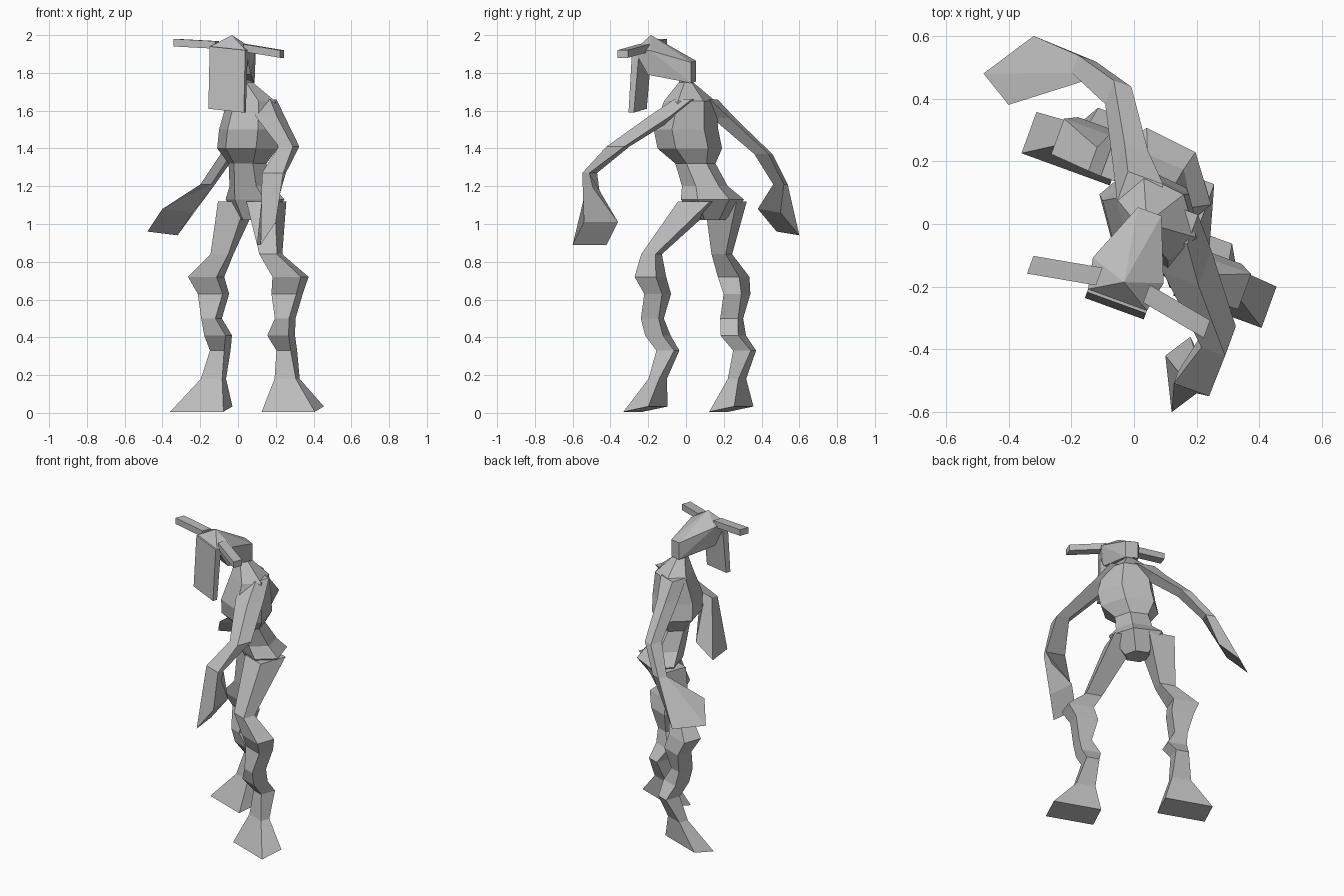
import bpy, bmesh
from math import cos, sin, pi, radians
from mathutils import Vector

cube = bpy.data.objects.get("Cube")
if cube:
    bpy.data.objects.remove(cube, do_unlink=True)

colour = (.5, .5, .5, 1)
grey = bpy.data.materials.new("plain grey")
grey.use_nodes = True
grey.diffuse_color = colour
grey.node_tree.nodes["Principled BSDF"].inputs["Base Color"].default_value = colour


def axes(degrees):
    """Sideways and backward directions of a part turned about the vertical."""
    turn = radians(degrees)
    return Vector((cos(turn), sin(turn), 0)), Vector((-sin(turn), cos(turn), 0))


SIDE, BACK = axes(-20)                 # head, arms and legs
TORSO_SIDE, TORSO_BACK = axes(-50)     # twisted chest and pelvis


def ring(centre, across, along, sides=4):
    """Polygon around a centre, spanned by two half-axis vectors."""
    points = []
    for i in range(sides):
        angle = (2 * i + 1) * pi / sides
        reach = 1 / cos(pi / sides)
        points.append(Vector(centre) + reach * (across * cos(angle) + along * sin(angle)))
    return points


def finish(name, bm):
    bmesh.ops.recalc_face_normals(bm, faces=bm.faces)
    mesh = bpy.data.meshes.new(name)
    bm.to_mesh(mesh)
    bm.free()
    mesh.materials.append(grey)
    obj = bpy.data.objects.new(name, mesh)
    bpy.context.collection.objects.link(obj)


def loft(name, rings):
    """Skin a closed tube through rings with equal point counts."""
    bm = bmesh.new()
    loops = [[bm.verts.new(point) for point in points] for points in rings]
    for lower, upper in zip(loops, loops[1:]):
        for i in range(len(lower)):
            bm.faces.new((lower[i - 1], lower[i], upper[i], upper[i - 1]))
    bm.faces.new(loops[0])
    bm.faces.new(loops[-1])
    finish(name, bm)


def hull(name, points):
    """Faceted solid wrapped tightly around a few points."""
    bm = bmesh.new()
    verts = [bm.verts.new(point) for point in points]
    bmesh.ops.convex_hull(bm, input=verts)
    bmesh.ops.delete(bm, geom=[v for v in bm.verts if not v.link_faces], context="VERTS")
    finish(name, bm)


# Neck, chest, waist and pelvis: x, y, z, half width, half depth
trunk = [
    (.04, 0, 1.84, .03, .03),
    (.04, 0, 1.75, .03, .04),
    (.07, .02, 1.65, .13, .1),
    (.06, 0, 1.5, .16, .13),
    (.05, .02, 1.4, .16, .13),
    (.05, .05, 1.32, .1, .08),
    (.07, .1, 1.2, .11, .1),
    (.09, .14, 1.13, .16, .12),
    (.08, .13, 1.02, .07, .06),
]
loft("torso", [ring((x, y, z), TORSO_SIDE * width, TORSO_BACK * depth, sides=6)
               for x, y, z, width, depth in trunk])

# Leg from calf to foot: height, outward, forward, half width, half depth
leg_profile = [
    (.84, -.07, .06, .05, .04),
    (.72, .03, .03, .08, .06),
    (.63, 0, 0, .07, .05),
    (.5, 0, .03, .04, .05),
    (.41, -.03, .01, .06, .05),
    (.33, -.02, -.05, .04, .05),
    (.18, 0, 0, .06, .03),
    (.02, .05, .05, .15, .07),
]


def leg(name, out, hip, ankle):
    """Two-bend leg on a wide flared foot, mirrored by the outward sign."""
    rings = [ring(hip, SIDE * .08, BACK * .09)]
    for z, outward, forward, width, depth in leg_profile:
        centre = Vector(ankle) + SIDE * out * outward - BACK * forward
        centre.z = z
        rings.append(ring(centre, SIDE * width, BACK * depth))
    # The sole drops a little towards the toes
    for corner in rings[-1]:
        corner.z += .2 * (corner - centre).dot(BACK)
    loft(name, rings)


leg("left_leg", 1, hip=(.15, .07, 1.12), ankle=(.26, -.15, 0))
leg("right_leg", -1, hip=(0, .21, 1.12), ankle=(-.13, .27, 0))


def arm(name, joints, palm, across, along):
    """Bent arm through its joints, ending in a plain wedge hand."""
    rings = [ring((x, y, z), SIDE * width, BACK * depth) for x, y, z, width, depth in joints]
    rings.append(ring(palm, Vector(across), Vector(along)))
    loft(name, rings)


arm("left_arm", [
    (.14, 0, 1.66, .05, .05),
    (.17, -.12, 1.57, .06, .06),
    (.27, -.36, 1.41, .04, .05),
    (.19, -.51, 1.27, .06, .02),
], palm=(.15, -.48, .95), across=(.04, .03, .06), along=(-.01, .09, 0))
arm("right_arm", [
    (.02, .1, 1.66, .06, .05),
    (-.01, .2, 1.56, .04, .05),
    (-.05, .41, 1.37, .03, .04),
    (-.16, .5, 1.21, .03, .03),
], palm=(-.36, .49, 1.01), across=(.04, -.05, .06), along=(.08, .06, -.01))


def head_point(side, forward, height):
    """Point measured from the nape, with the head rolled slightly."""
    point = Vector((.05, .04, height - side * .1))
    return point + SIDE * side - BACK * forward


# Wedge head widening from the nape to the brow
skull = [head_point(0, .24, 2)]
for s in (-1, 1):
    skull += [head_point(s * .04, 0, 1.86), head_point(s * .04, 0, 1.75),
              head_point(s * .12, .2, 1.93), head_point(s * .1, .22, 1.8),
              head_point(s * .1, .3, 1.93)]
hull("head", skull)

# Long flat plate hanging from the brow
hull("face_plate", [head_point(s * .1, forward, height)
                    for s in (-1, 1)
                    for forward, height in [(.27, 1.93), (.31, 1.93), (.3, 1.6), (.33, 1.6)]])

# Pair of square horns
for name, s in (("right_horn", -1), ("left_horn", 1)):
    hull(name, [head_point(s * side, forward + thick, height + rise)
                for side, forward, height in [(.08, .25, 1.94), (.3, .29, 1.93)]
                for thick in (-.03, .03)
                for rise in (-.02, .02)])
